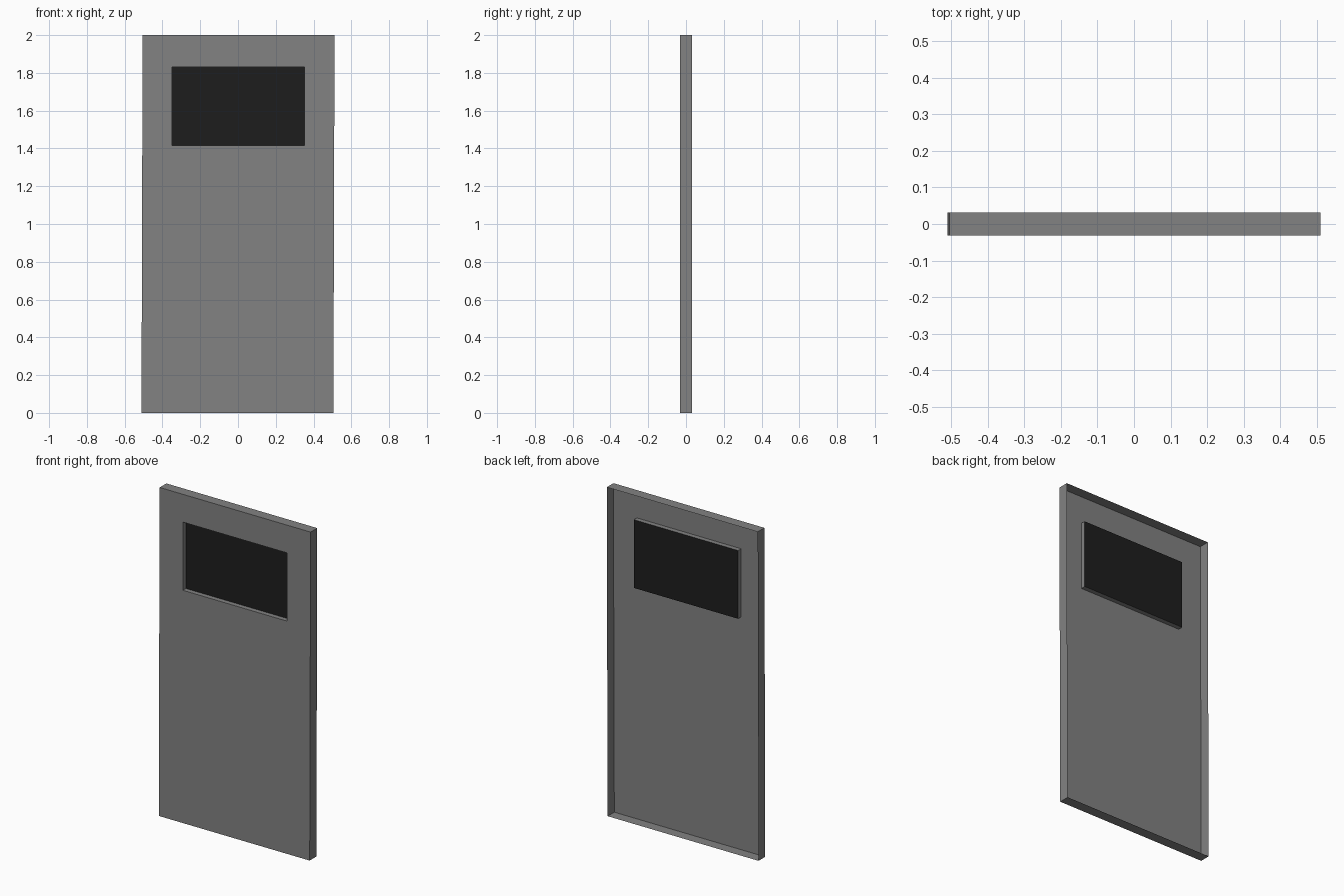
import bpy

if "Cube" in bpy.data.objects:
    bpy.data.objects.remove(bpy.data.objects["Cube"])

FRONT, BACK, PANE_Y = -0.032, 0.032, -0.003
LEAN = 0.006  # slight sideways lean of the door sides


def rect(x0, x1, z0, z1, y, lean=0.0):
    return [(x0, y, z0), (x1, y, z0), (x1 + lean, y, z1), (x0 + lean, y, z1)]


def add_mesh(name, verts, faces, mat_name, shade):
    me = bpy.data.meshes.new(name)
    me.from_pydata(verts, [], faces)
    mat = bpy.data.materials.new(mat_name)
    mat.diffuse_color = (shade, shade, shade, 1.0)
    mat.use_nodes = True
    mat.node_tree.nodes["Principled BSDF"].inputs["Base Color"].default_value = mat.diffuse_color
    me.materials.append(mat)
    ob = bpy.data.objects.new(name, me)
    bpy.context.collection.objects.link(ob)
    return ob


def bridge(loops):
    verts = [v for loop in loops for v in loop]
    faces = []
    for k in range(len(loops) - 1):
        a, b = 4 * k, 4 * k + 4
        for i in range(4):
            j = (i + 1) % 4
            faces.append((a + i, a + j, b + j, b + i))
    return verts, faces


outer = (-0.511, 0.505, 0.0, 2.0)
window = (-0.349, 0.353, 1.416, 1.831)

# Door shell: open back, outer walls, front frame and window reveal
verts, faces = bridge([
    rect(*outer, BACK, LEAN),
    rect(*outer, FRONT, LEAN),
    rect(*window, FRONT),
    rect(*window, PANE_Y),
])
add_mesh("door_panel", verts, faces, "grey_metal", 0.223)

# Dark recessed window pane
add_mesh("window_pane", rect(*window, PANE_Y), [(0, 1, 2, 3)], "dark_glass", 0.0125)
